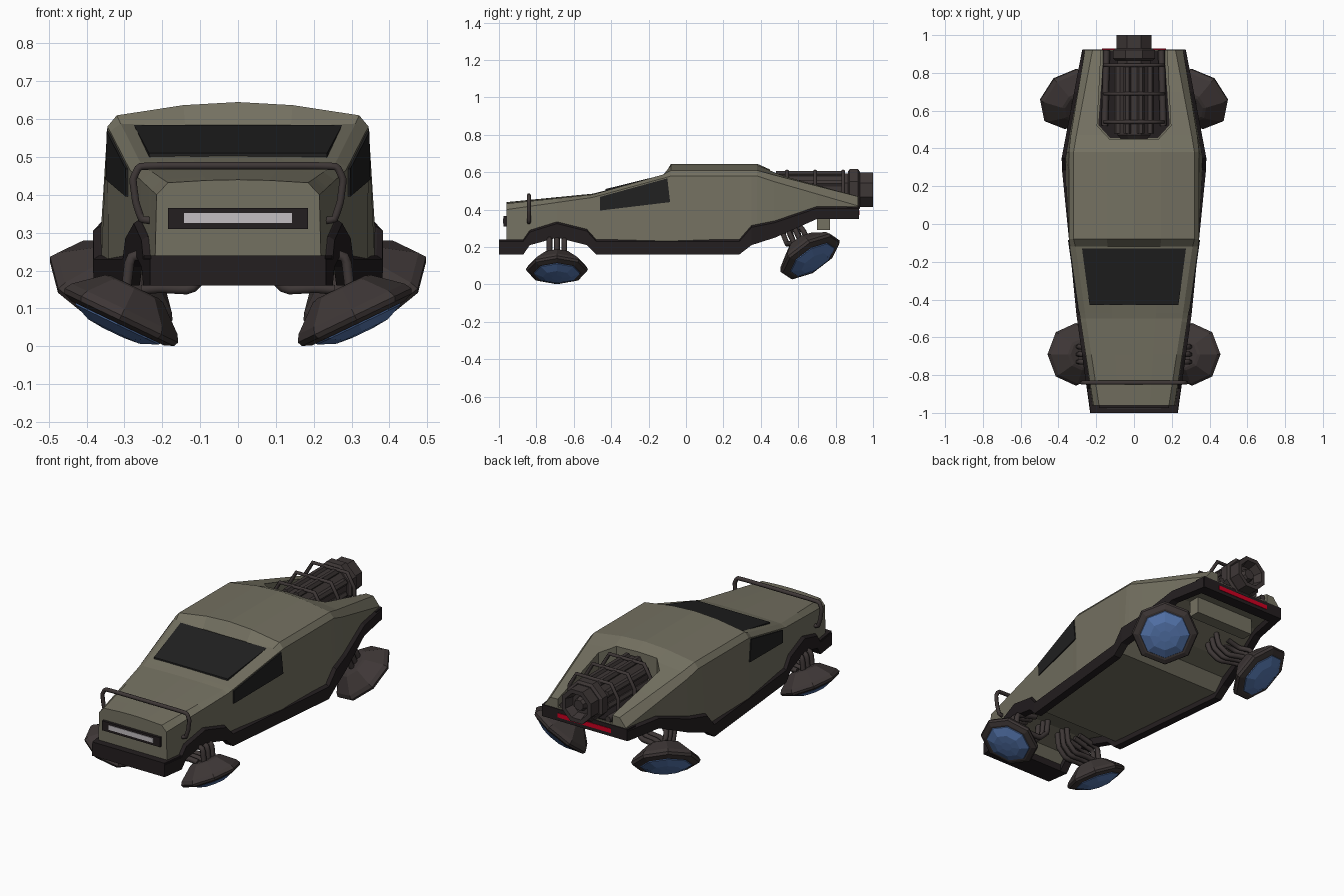
import bpy, bmesh, math
from mathutils import Vector

if "Cube" in bpy.data.objects:
    bpy.data.objects.remove(bpy.data.objects["Cube"])

def material(name, rgb):
    m = bpy.data.materials.new(name)
    m.diffuse_color = (*rgb, 1)
    m.use_nodes = True
    m.node_tree.nodes["Principled BSDF"].inputs["Base Color"].default_value = m.diffuse_color
    return m

GREEN = material("olive_paint", (.175, .165, .12))
TRIM = material("black_trim", (.017, .013, .014))
METAL = material("dark_metal", (.048, .038, .037))
GLASS = material("tinted_glass", (.015, .015, .015))
BLUE = material("blue_glow", (.09, .18, .42))
RED = material("red_lamp", (.6, .0, .015))
WHITE = material("white_lamp", (.55, .52, .54))

def loft(name, rings, mat):
    """Closed solid through rings of equal point count."""
    bm = bmesh.new()
    vs = [[bm.verts.new(p) for p in r] for r in rings]
    n = len(rings[0])
    for a, b in zip(vs, vs[1:]):
        for i in range(n):
            bm.faces.new((a[i], a[(i + 1) % n], b[(i + 1) % n], b[i]))
    bm.faces.new(vs[0])
    bm.faces.new(vs[-1])
    bmesh.ops.recalc_face_normals(bm, faces=bm.faces)
    me = bpy.data.meshes.new(name)
    bm.to_mesh(me)
    bm.free()
    me.materials.append(mat)
    ob = bpy.data.objects.new(name, me)
    bpy.context.collection.objects.link(ob)
    return ob

def prism(name, poly, z0, z1, mat):
    return loft(name, [[(x, y, z) for x, y in poly] for z in (z0, z1)], mat)

def box(name, hx, y0, y1, z0, z1, mat):
    return prism(name, [(-hx, y0), (hx, y0), (hx, y1), (-hx, y1)], z0, z1, mat)

def lathe(name, profile, centre, axis, mat, n=8, turn=0.0):
    """Rings of (radius, distance along axis)."""
    q = Vector(axis).to_track_quat('Z', 'Y')
    c = Vector(centre)
    rings = [[c + q @ Vector((r * math.cos(turn + 2 * math.pi * i / n),
                              r * math.sin(turn + 2 * math.pi * i / n), h))
              for i in range(n)] for r, h in profile]
    return loft(name, rings, mat)

def tube(name, pts, radius, mat, smooth=True):
    cu = bpy.data.curves.new(name, 'CURVE')
    cu.dimensions = '3D'
    cu.bevel_depth, cu.bevel_resolution = radius, 1
    cu.resolution_u = 4
    cu.use_fill_caps = True
    if smooth:
        sp = cu.splines.new('NURBS')
        sp.order_u, sp.use_endpoint_u = 3, True
    else:
        sp = cu.splines.new('POLY')
    sp.points.add(len(pts) - 1)
    for p, co in zip(sp.points, pts):
        p.co = (*co, 1)
    cu.materials.append(mat)
    ob = bpy.data.objects.new(name, cu)
    bpy.context.collection.objects.link(ob)
    return ob

def sample(table, y):
    """Linear lookup in rows that start with y."""
    if y <= table[0][0]:
        return table[0][1:]
    for a, b in zip(table, table[1:]):
        if y <= b[0]:
            t = (y - a[0]) / (b[0] - a[0])
            return tuple(p + (q - p) * t for p, q in zip(a[1:], b[1:]))
    return table[-1][1:]

# Body: y, centre z, roof edge z, roof edge x, shoulder z, shoulder x
UPPER = [(-.96, .44, .432, .185, .40, .215), (-.5, .485, .48, .255, .465, .285),
         (-.12, .578, .588, .31, .568, .338), (-.08, .645, .61, .32, .58, .345),
         (.38, .645, .61, .32, .58, .345), (.47, .605, .585, .305, .55, .335),
         (.92, .475, .47, .22, .42, .26)]
LOWER = [(-.96, .20), (-.87, .20), (-.83, .25), (-.69, .29), (-.52, .25), (-.47, .19),
         (.29, .19), (.35, .26), (.47, .29), (.70, .385), (.92, .385)]
WIDTH = [(-1.0, .232), (0, .372), (.35, .383), (.92, .275)]

def section(y):
    zc, ze, xe, zs, xs = sample(UPPER, y)
    zb = sample(LOWER, y)[0]
    xb = sample(WIDTH, y)[0] - .018
    half = [(xb, zb), (xs, zs), (xe, ze), (xe * .45, zc - (zc - ze) * .23)]
    pts = half + [(0, zc)] + [(-x, z) for x, z in reversed(half)]
    return [(x, y, z) for x, z in pts]

stations = sorted({r[0] for r in UPPER + LOWER})
body = loft("body", [section(y) for y in stations], GREEN)

# Engine recess cut in the rear deck
RECESS = [(-.13, .45), (.13, .45), (.195, .52), (.165, 1.1), (-.165, 1.1), (-.195, .52)]
cutter = prism("recess_cutter", RECESS, .425, .9, GREEN)
cutter.hide_render = True
mod = body.modifiers.new("recess", 'BOOLEAN')
mod.operation, mod.solver, mod.object = 'DIFFERENCE', 'EXACT', cutter
dg = bpy.context.evaluated_depsgraph_get()
cut = bpy.data.meshes.new_from_object(body.evaluated_get(dg))
body.modifiers.clear()
body.data = cut
bpy.data.objects.remove(cutter)
prism("recess_floor", [(x * .97, min(y + .005, .915)) for x, y in RECESS], .415, .43, TRIM)

# Windscreen
loft("windscreen", [[(-.235, -.43, .504 + d), (.235, -.43, .504 + d),
                     (.275, -.13, .578 + d), (-.275, -.13, .578 + d)] for d in (-.01, .006)], GLASS)

def side_x(y, z):
    _, _, _, zs, xs = sample(UPPER, y)
    zb, xb = sample(LOWER, y)[0], sample(WIDTH, y)[0] - .018
    return xb + (xs - xb) * (z - zb) / (zs - zb)

TRIM_LINE = [(-1.0, .24, .16), (-.87, .24, .16), (-.835, .29, .21), (-.69, .335, .25),
             (-.53, .295, .21), (-.48, .24, .16), (.285, .24, .16), (.35, .315, .21),
             (.475, .34, .25), (.70, .417, .35), (.92, .417, .35)]

for s, tag in ((1, "right"), (-1, "left")):
    # Side window
    quad = [(-.46, .468), (-.10, .567), (-.085, .44), (-.46, .395)]
    loft(f"side_window_{tag}", [[(s * (side_x(y, z) + d), y, z) for y, z in quad]
                                for d in (-.01, .006)], GLASS)
    # Sill trim with wheel arches
    rings = []
    for y, zt, zb in TRIM_LINE:
        x = sample(WIDTH, y)[0]
        rings.append([(s * (x - .045), y, zb), (s * x, y, zb),
                      (s * x, y, zt - .01), (s * (x - .015), y, zt), (s * (x - .045), y, zt)])
    loft(f"sill_trim_{tag}", rings, TRIM)

    # Hover pods with glowing lenses
    for end, c, n, k in (("front", (s * .31, -.69, .077), (s * .43, 0, -.90), 1),
                         ("rear", (s * .337, .665, .148), (s * .42, .50, -.76), 1.1)):
        shell = [(.07, -.088), (.085, -.083), (.155, -.024), (.166, -.005), (.160, .008), (.135, .018)]
        lens = [(.128, .010), (.122, .022), (.075, .042), (.03, .046)]
        lathe(f"{end}_pod_{tag}", [(r * k, h * k) for r, h in shell], c, n, METAL)
        lathe(f"{end}_pod_lens_{tag}", [(r * k, h * k) for r, h in lens], c, n, BLUE)
        # Hoses: an upright row to the arch and a low row sweeping to the chassis
        top = Vector(c) - Vector(n).normalized() * .08 * k
        pull = 0 if end == "front" else -.04
        for j in (-1, 0, 1):
            a = top + Vector((s * .02, j * .04, 0))
            tube(f"{end}_upper_hose_{tag}", [a, a + Vector((-s * .01, pull, .085)),
                 a + Vector((-s * .06, pull * 2, .10)),
                 a + Vector((-s * .14, pull * 2, .12))], .015, METAL)
            b = top + Vector((-s * .02, j * .04, 0))
            tube(f"{end}_lower_hose_{tag}", [b, b + Vector((-s * .05, pull / 2, .005)),
                 b + Vector((-s * .13, pull, 0)), b + Vector((-s * .18, pull * 1.5, .05)),
                 b + Vector((-s * .19, pull * 2, .16))], .015, METAL)

# Bumpers, lamps and rear underside
prism("front_bumper", [(-.23, -1), (.23, -1), (.248, -.87), (-.248, -.87)], .16, .24, TRIM)
prism("rear_bumper", [(-.28, .86), (.28, .86), (.272, .925), (-.272, .925)], .35, .417, TRIM)
box("tail_lamp", .17, .91, .928, .37, .395, RED)
box("grille", .185, -.975, -.95, .31, .365, TRIM)
box("headlamp_bar", .142, -.978, -.96, .325, .352, WHITE)
box("rear_chassis_box", .19, .70, .77, .29, .39, GREEN)

# Nose guard bar
half = [(.215, .33), (.255, .335), (.27, .38), (.278, .44), (.262, .475), (.20, .477)]
path = half + [(0, .477)] + [(-x, z) for x, z in reversed(half)]
tube("nose_guard", [(x, -.84, z) for x, z in path], .011, METAL)

# Engine: core, collar and hollow nozzle
E, T = (0, 0, .505), math.pi / 8
lathe("engine_core", [(.075, .45), (.095, .47), (.095, .88)], E, (0, 1, 0), METAL, 8, T)
lathe("engine_collar", [(.105, .865), (.12, .875), (.12, .92), (.105, .93)], E, (0, 1, 0), METAL, 8, T)
lathe("engine_nozzle", [(.10, .92), (.10, 1.0), (.075, 1.0), (.06, .95), (.04, .95), (.03, .98)],
      E, (0, 1, 0), METAL, 8, T)
for i in range(8):
    a = T + i * math.pi / 4
    lathe("engine_rib", [(.02, .48), (.02, .85)],
          (.092 * math.cos(a), 0, .505 + .092 * math.sin(a)), (0, 1, 0), METAL, 6)
# Straps over the engine and recess rails
for y in (.54, .69, .84):
    arc = [(.155, .43), (.155, .53), (.11, .605), (-.11, .605), (-.155, .53), (-.155, .43)]
    tube("engine_strap", [(x, y, z) for x, z in arc], .011, METAL, False)
for s in (1, -1):
    tube("recess_rail", [(s * .155, .52, .44), (s * .145, .92, .44)], .018, METAL, False)
